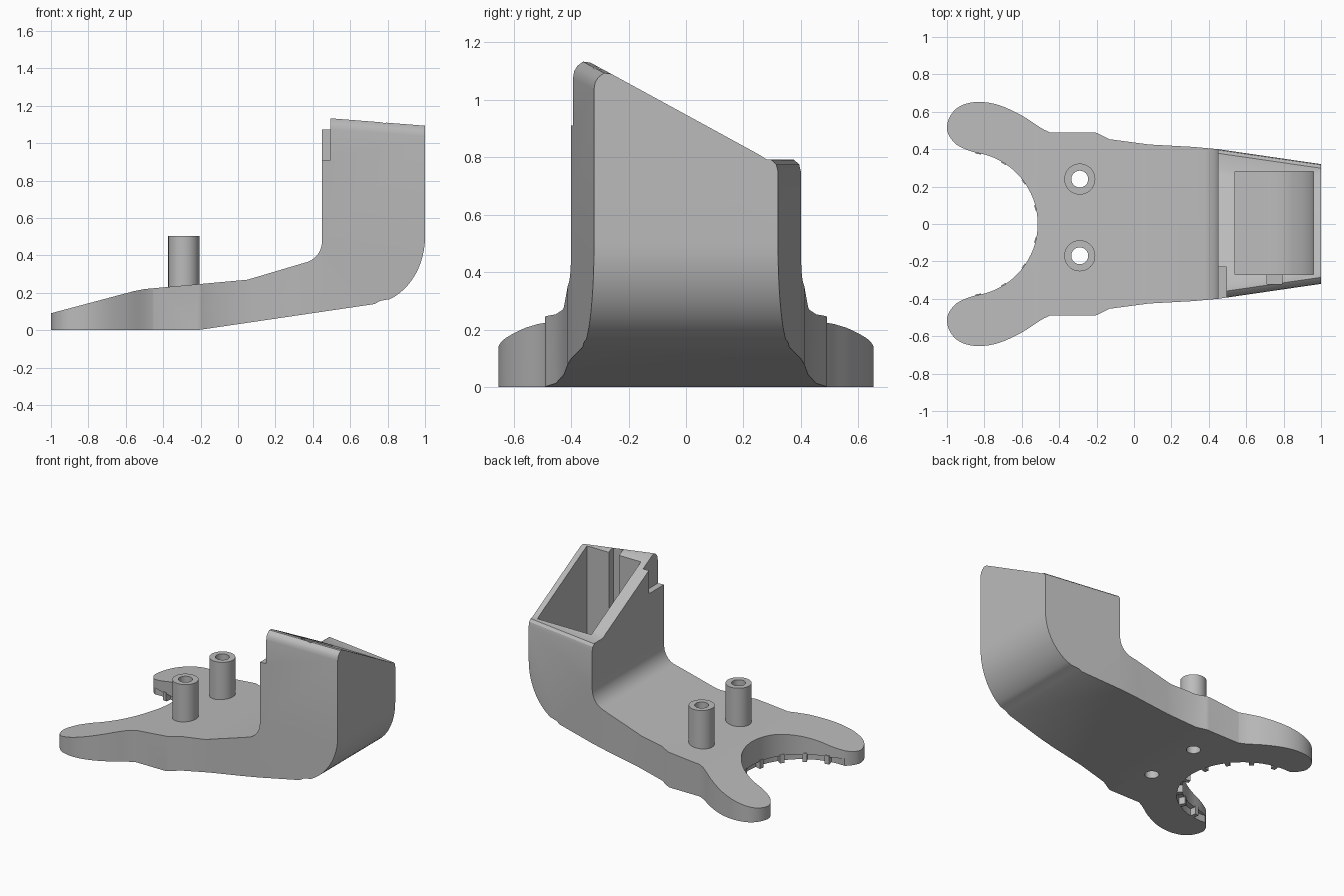
import bpy, bmesh, math
from mathutils import Matrix, Vector

if "Cube" in bpy.data.objects:
    bpy.data.objects.remove(bpy.data.objects["Cube"], do_unlink=True)

grey = bpy.data.materials.new("plain grey")
grey.use_nodes = True
COLOUR = (0.5, 0.5, 0.5, 1)
grey.diffuse_color = COLOUR
grey.node_tree.nodes["Principled BSDF"].inputs["Base Color"].default_value = COLOUR


def make(name, bm):
    bmesh.ops.recalc_face_normals(bm, faces=bm.faces)
    mesh = bpy.data.meshes.new(name)
    bm.to_mesh(mesh)
    bm.free()
    mesh.materials.append(grey)
    ob = bpy.data.objects.new(name, mesh)
    bpy.context.collection.objects.link(ob)
    return ob


def loft(name, ring_a, ring_b):
    bm = bmesh.new()
    a = [bm.verts.new(p) for p in ring_a]
    b = [bm.verts.new(p) for p in ring_b]
    n = len(a)
    bm.faces.new(a)
    bm.faces.new(b[::-1])
    for i in range(n):
        j = (i + 1) % n
        bm.faces.new((a[i], b[i], b[j], a[j]))
    return make(name, bm)


def side_prism(name, pts, lo, hi):
    return loft(name, [(x, lo, z) for x, z in pts], [(x, hi, z) for x, z in pts])


def box(name, lo, hi):
    pts = [(lo[0], lo[2]), (hi[0], lo[2]), (hi[0], hi[2]), (lo[0], hi[2])]
    return side_prism(name, pts, lo[1], hi[1])


def cylinder(name, x, y, r, lo, hi, n=40):
    ring = [(x + r * math.cos(k * math.tau / n), y + r * math.sin(k * math.tau / n)) for k in range(n)]
    return loft(name, [(*p, lo) for p in ring], [(*p, hi) for p in ring])


def activate(ob):
    bpy.ops.object.select_all(action='DESELECT')
    ob.select_set(True)
    bpy.context.view_layer.objects.active = ob


def combine(ob, cutter, operation='DIFFERENCE'):
    mod = ob.modifiers.new("cut", 'BOOLEAN')
    mod.operation, mod.solver, mod.object = operation, 'EXACT', cutter
    activate(ob)
    bpy.ops.object.modifier_apply(modifier=mod.name)
    bpy.data.objects.remove(cutter, do_unlink=True)


def smooth_curve(pts, steps=4):
    # Catmull-Rom curve through the points
    v = [Vector(p) for p in pts]
    v = [v[0]] + v + [v[-1]]
    out = []
    for a, b, c, d in zip(v, v[1:], v[2:], v[3:]):
        for k in range(steps):
            t = k / steps
            out.append((b * 2 + (c - a) * t + (a * 2 - b * 5 + c * 4 - d) * t * t
                        + (b * 3 - a - c * 3 + d) * t ** 3) / 2)
    return [tuple(p) for p in out + [v[-1]]]


def arc(cx, cz, rx, rz, start, end, n=12):
    return [(cx + rx * math.cos(math.radians(start + (end - start) * k / n)),
             cz + rz * math.sin(math.radians(start + (end - start) * k / n))) for k in range(n + 1)]


# Plan outline: fork with round tips, waist and tapering rear
fork_x, fork_r = -0.9, 0.385
half = arc(fork_x, 0, fork_r, fork_r, 0, 82, 20)
half += smooth_curve([(-0.89, 0.395), (-0.95, 0.425), (-0.99, 0.475), (-1, 0.525), (-0.975, 0.59),
                      (-0.92, 0.635), (-0.83, 0.653), (-0.72, 0.635), (-0.6, 0.58),
                      (-0.5, 0.515), (-0.45, 0.49)])
half += [(-0.21, 0.49), (-0.19, 0.483), (-0.13, 0.453), (0.08, 0.425), (0.32, 0.412), (0.45, 0.4), (1, 0.32)]
outline = half + [(x, -y) for x, y in half[:0:-1]]
body = loft("bracket_body", [(x, y, -0.1) for x, y in outline], [(x, y, 1.3) for x, y in outline])

# Side profile: sloping plate rising into the upright box
profile = [(-1.1, 0), (-0.22, 0), (0.73, 0.14), (0.76, 0.157)]
profile += arc(0.7, 0.5, 0.3, 0.36, -68, 0)
profile += [(1.1, 0.5), (1.1, 1.25), (0.45, 1.25)]
profile += arc(0.34, 0.48, 0.11, 0.12, 0, -70, 8)
profile += [(0.05, 0.27), (-0.5, 0.22), (-0.56, 0.208), (-1.1, 0.064)]
combine(body, side_prism("profile_cutter", profile, -1, 1), 'INTERSECT')


# Slanted rim with rounded outer edges that follow the taper
def roof(x):
    w = 0.4 - (x - 0.45) * 0.145
    rim = [(w + 0.1, 0.75), (w, 0.75), (w - 0.006, 0.775), (w - 0.022, 0.79), (0.28, 0.793), (0.25, 0.812)]
    peak = 0.95 + 0.54 * (w - 0.06)
    rim += [(0.06 - w, peak), (0.035 - w, peak + 0.003), (0.015 - w, peak - 0.012),
            (0.004 - w, peak - 0.03), (-w, peak - 0.055), (-w - 0.1, peak - 0.055)]
    return [(x, y, z) for y, z in [(-1, -0.2), (1, -0.2), (1, 0.75)] + rim + [(-1, peak - 0.055)]]


combine(body, loft("roof_cutter", roof(-1.1), roof(1.1)), 'INTERSECT')

# Box pocket with a curved floor, cable groove and corner notch
pocket = [(0.54, 1.4), (0.54, 0.18), (0.71, 0.19)] + arc(0.68, 0.5, 0.28, 0.31, -75, 0) + [(0.96, 1.4)]
combine(body, side_prism("pocket_cutter", pocket, -0.27, 0.28))
combine(body, box("groove_cutter", (0.71, -0.32, 0.4), (0.79, -0.26, 1.4)))
combine(body, box("notch_cutter", (0.4, -0.6, 0.91), (0.495, -0.23, 1.4)))

# Undercut below the fork mouth
combine(body, cylinder("undercut_cutter", fork_x, 0, fork_r + 0.035, -0.1, 0.05, 64))

# Screw holes and hollow posts
post_spots = [(-0.29, 0.24), (-0.29, -0.17)]
parts = [body]
for i, (x, y) in enumerate(post_spots):
    combine(body, cylinder("hole_cutter", x, y, 0.045, -0.2, 0.6))
    post = cylinder(f"post_{i + 1}", x, y, 0.083, 0.2, 0.505)
    combine(post, cylinder("bore_cutter", x, y, 0.045, 0, 0.7))
    parts.append(post)

# Small ribs along the fork mouth
for i, angle in enumerate((-80, -58, -36, -13, 13, 36, 58, 80)):
    rib = box(f"rib_{i + 1}", (fork_r - 0.005, -0.015, 0), (fork_r + 0.045, 0.015, 0.06))
    rib.data.transform(Matrix.Translation((fork_x, 0, 0)) @ Matrix.Rotation(math.radians(angle), 4, 'Z'))
    parts.append(rib)

for part in parts:
    activate(part)
    bpy.ops.object.shade_smooth_by_angle(angle=math.radians(30))
